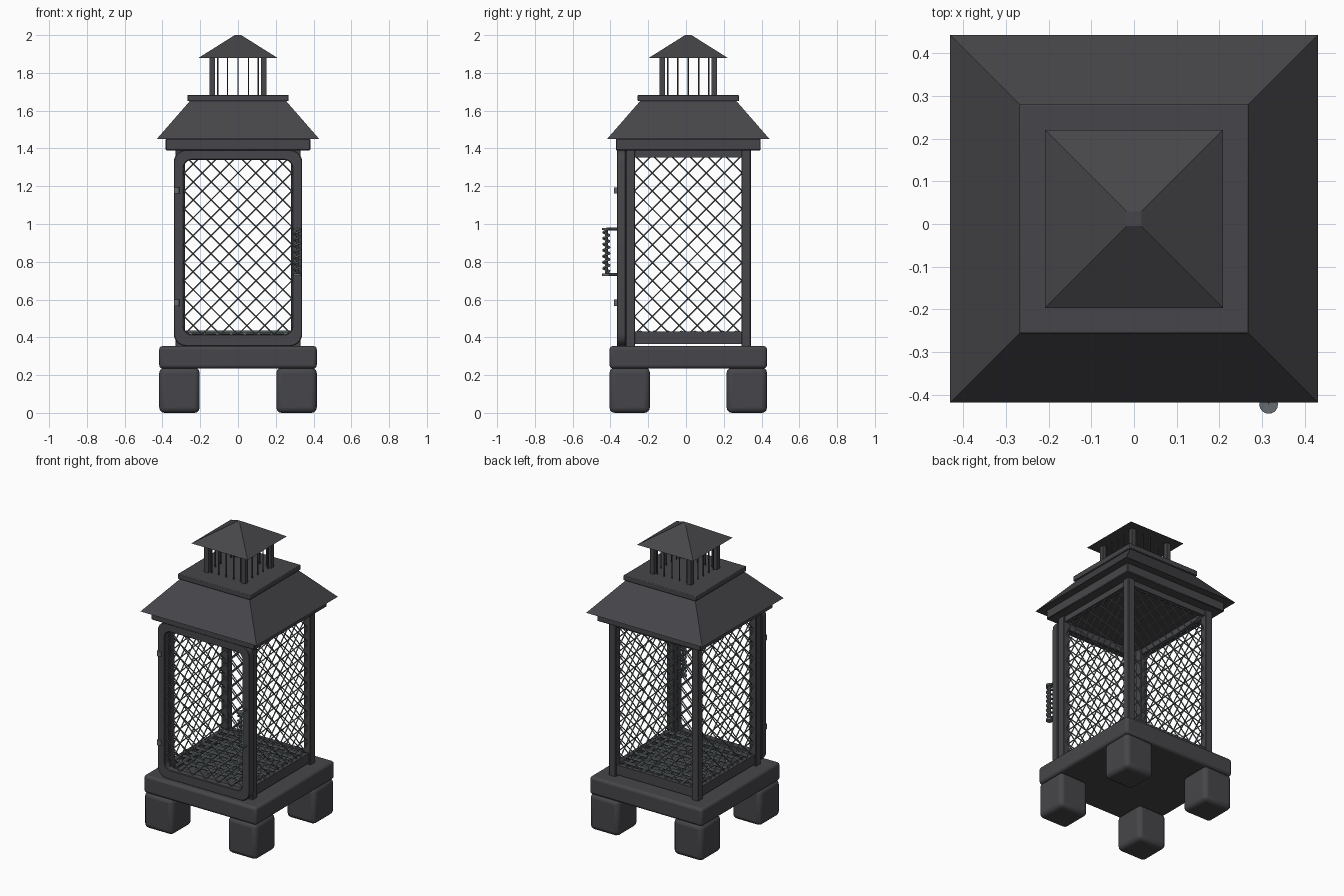
import bpy, bmesh, math
from mathutils import Vector, Matrix

if "Cube" in bpy.data.objects:
    bpy.data.objects.remove(bpy.data.objects["Cube"])

CY = 0.012  # depth centre of the body; the handle sticks out in front


def material(name, rgb):
    m = bpy.data.materials.new(name)
    m.diffuse_color = (*rgb, 1)
    m.use_nodes = True
    m.node_tree.nodes["Principled BSDF"].inputs["Base Color"].default_value = m.diffuse_color
    return m


IRON = material("charcoal_iron", (0.062, 0.060, 0.067))
STEEL = material("blue_grey_steel", (0.130, 0.152, 0.160))


def finish(bm, name, mat, bevel=0.0, segments=2, smooth=False):
    bmesh.ops.recalc_face_normals(bm, faces=bm.faces)
    me = bpy.data.meshes.new(name)
    bm.to_mesh(me)
    bm.free()
    me.materials.append(mat)
    ob = bpy.data.objects.new(name, me)
    bpy.context.collection.objects.link(ob)
    if bevel:
        mod = ob.modifiers.new("bevel", "BEVEL")
        mod.width, mod.segments, mod.limit_method = bevel, segments, "ANGLE"
    if smooth:
        bpy.ops.object.select_all(action="DESELECT")
        ob.select_set(True)
        bpy.context.view_layer.objects.active = ob
        bpy.ops.object.shade_smooth_by_angle(angle=math.radians(40))
    return ob


def add_box(bm, x, y, z):
    """Box from three (low, high) ranges."""
    size = [b - a for a, b in (x, y, z)]
    mid = [(a + b) / 2 for a, b in (x, y, z)]
    bmesh.ops.create_cube(bm, size=1, matrix=Matrix.Translation(mid) @ Matrix.Diagonal((*size, 1)))


def add_rod(bm, a, b, r, sides=6):
    a, b = Vector(a), Vector(b)
    d = b - a
    rot = d.to_track_quat("Z", "Y").to_matrix().to_4x4()
    bmesh.ops.create_cone(bm, cap_ends=True, segments=sides, radius1=r, radius2=r,
                          depth=d.length, matrix=Matrix.Translation((a + b) / 2) @ rot)


def slab(name, half, z0, z1, mat, bevel, segments=2):
    bm = bmesh.new()
    add_box(bm, (-half, half), (CY - half, CY + half), (z0, z1))
    return finish(bm, name, mat, bevel, segments, smooth=True)


def frustum(name, half0, half1, z0, z1):
    bm = bmesh.new()
    k = math.sqrt(2)
    bmesh.ops.create_cone(bm, cap_ends=True, segments=4, radius1=half0 * k, radius2=half1 * k, depth=z1 - z0,
                          matrix=Matrix.Translation((0, CY, (z0 + z1) / 2)) @ Matrix.Rotation(math.pi / 4, 4, "Z"))
    return finish(bm, name, IRON)


CORNERS = [(sx, sy) for sx in (-1, 1) for sy in (-1, 1)]

# Feet and base slab
for i, (sx, sy) in enumerate(CORNERS):
    bm = bmesh.new()
    cx, cy = sx * 0.31, CY + sy * 0.31
    add_box(bm, (cx - 0.107, cx + 0.107), (cy - 0.107, cy + 0.107), (0, 0.24))
    finish(bm, f"foot_{i + 1}", IRON, 0.028, 3, smooth=True)
slab("base_slab", 0.417, 0.235, 0.354, IRON, 0.018, 3)

# Corner posts
bm = bmesh.new()
for sx, sy in CORNERS:
    cx, cy = sx * 0.306, CY + sy * 0.306
    add_box(bm, (cx - 0.025, cx + 0.025), (cy - 0.025, cy + 0.025), (0.35, 1.395))
finish(bm, "corner_posts", IRON, 0.003, 1)

# Rails between the posts on both sides and the back
bm = bmesh.new()
for z in ((0.365, 0.43), (1.352, 1.395)):
    for s in (-1, 1):
        add_box(bm, (s * 0.305 - 0.015, s * 0.305 + 0.015), (CY - 0.285, CY + 0.285), z)
    add_box(bm, (-0.285, 0.285), (CY + 0.29, CY + 0.32), z)
finish(bm, "side_rails", IRON)


# Door frame with rounded corners
def rounded_rect(half, z0, z1, r, steps=5):
    pts = []
    for cx, cz, a0 in ((half - r, z1 - r, 0), (-half + r, z1 - r, 90),
                       (-half + r, z0 + r, 180), (half - r, z0 + r, 270)):
        for i in range(steps + 1):
            a = math.radians(a0 + 90 * i / steps)
            pts.append((cx + r * math.cos(a), cz + r * math.sin(a)))
    return pts


bm = bmesh.new()
outer, inner = rounded_rect(0.34, 0.353, 1.393, 0.065), rounded_rect(0.288, 0.415, 1.34, 0.045)
rings = [[bm.verts.new((x, y, z)) for x, z in loop]
         for loop, y in ((outer, -0.366), (inner, -0.366), (inner, -0.318), (outer, -0.318))]
n = len(outer)
for k in range(4):
    a, b = rings[k], rings[(k + 1) % 4]
    for i in range(n):
        j = (i + 1) % n
        bm.faces.new((a[i], a[j], b[j], b[i]))
finish(bm, "door_frame", IRON, 0.004, 1, smooth=True)


# Diamond wire mesh panels: place(u, v, s) puts panel coordinates in space
def wire_panel(name, half, place, z0=0.415, z1=1.356, pitch=0.095, r=0.0037):
    bm = bmesh.new()
    h = z1 - z0
    for slope in (1, -1):
        for k in range(-30, 31):
            c = k * pitch  # line u = c + slope * v, cut to the panel
            lo, hi = sorted((slope * (-half - c), slope * (half - c)))
            lo, hi = max(lo, 0), min(hi, h)
            if hi - lo > 0.01:
                shift = 0.003 * slope
                add_rod(bm, place(c + slope * lo, z0 + lo, shift), place(c + slope * hi, z0 + hi, shift), r)
    finish(bm, name, STEEL, smooth=True)


wire_panel("door_mesh", 0.292, lambda u, v, s: (u, -0.34 + s, v))
wire_panel("back_mesh", 0.292, lambda u, v, s: (u, CY + 0.305 + s, v))
wire_panel("left_mesh", 0.292, lambda u, v, s: (-0.305 + s, CY + u, v))
wire_panel("right_mesh", 0.292, lambda u, v, s: (0.305 + s, CY + u, v))

# Fire grate
bm = bmesh.new()
for i in range(8):
    t = -0.252 + 0.072 * i
    add_rod(bm, (t, CY - 0.3, 0.418), (t, CY + 0.288, 0.418), 0.011, 8)
    add_rod(bm, (-0.288, CY + t, 0.425), (0.288, CY + t, 0.425), 0.011, 8)
finish(bm, "fire_grate", STEEL, smooth=True)

# Door hinges
bm = bmesh.new()
for z in (0.583, 1.178):
    add_rod(bm, (-0.325, -0.366, z - 0.016), (-0.325, -0.366, z + 0.016), 0.015, 12)
finish(bm, "hinges", STEEL, smooth=True)

# Door handle: bracket rods, end discs and a coiled grip
HX, HY = 0.315, -0.422
bm = bmesh.new()
for z in (0.732, 0.974):
    add_rod(bm, (HX, -0.36, z), (HX, HY, z), 0.008, 8)
    add_rod(bm, (HX, HY, z - 0.006), (HX, HY, z + 0.006), 0.022, 16)
add_rod(bm, (HX, HY, 0.73), (HX, HY, 0.976), 0.008, 8)
finish(bm, "handle_bracket", STEEL, smooth=True)

cu = bpy.data.curves.new("handle_coil", "CURVE")
cu.dimensions, cu.bevel_depth, cu.bevel_resolution, cu.use_fill_caps = "3D", 0.0055, 1, True
turns, steps = 7, 14
sp = cu.splines.new("POLY")
sp.points.add(turns * steps)
for i, p in enumerate(sp.points):
    a = 2 * math.pi * i / steps
    p.co = (HX + 0.0165 * math.cos(a), HY + 0.0165 * math.sin(a), 0.742 + 0.222 * i / (turns * steps), 1)
sp.use_smooth = True
cu.materials.append(STEEL)
bpy.context.collection.objects.link(bpy.data.objects.new("handle_coil", cu))

# Hood: eave band, sloped roof and collar
slab("eave_band", 0.383, 1.39, 1.452, IRON, 0.004, 1)
frustum("roof", 0.43, 0.247, 1.45, 1.66)
slab("roof_collar", 0.268, 1.65, 1.683, IRON, 0.004, 2)

# Chimney: posts, thin bars and cap
bm = bmesh.new()
for sx, sy in CORNERS:
    cx, cy = sx * 0.137, CY + sy * 0.137
    add_box(bm, (cx - 0.015, cx + 0.015), (cy - 0.015, cy + 0.015), (1.675, 1.885))
finish(bm, "chimney_posts", IRON)
bm = bmesh.new()
for t in (-0.108, -0.056, 0, 0.056, 0.108):
    for s in (-0.137, 0.137):
        add_rod(bm, (t, CY + s, 1.675), (t, CY + s, 1.885), 0.004)
        add_rod(bm, (s, CY + t, 1.675), (s, CY + t, 1.885), 0.004)
finish(bm, "chimney_bars", IRON, smooth=True)
frustum("chimney_cap", 0.208, 0.017, 1.88, 2.0)
